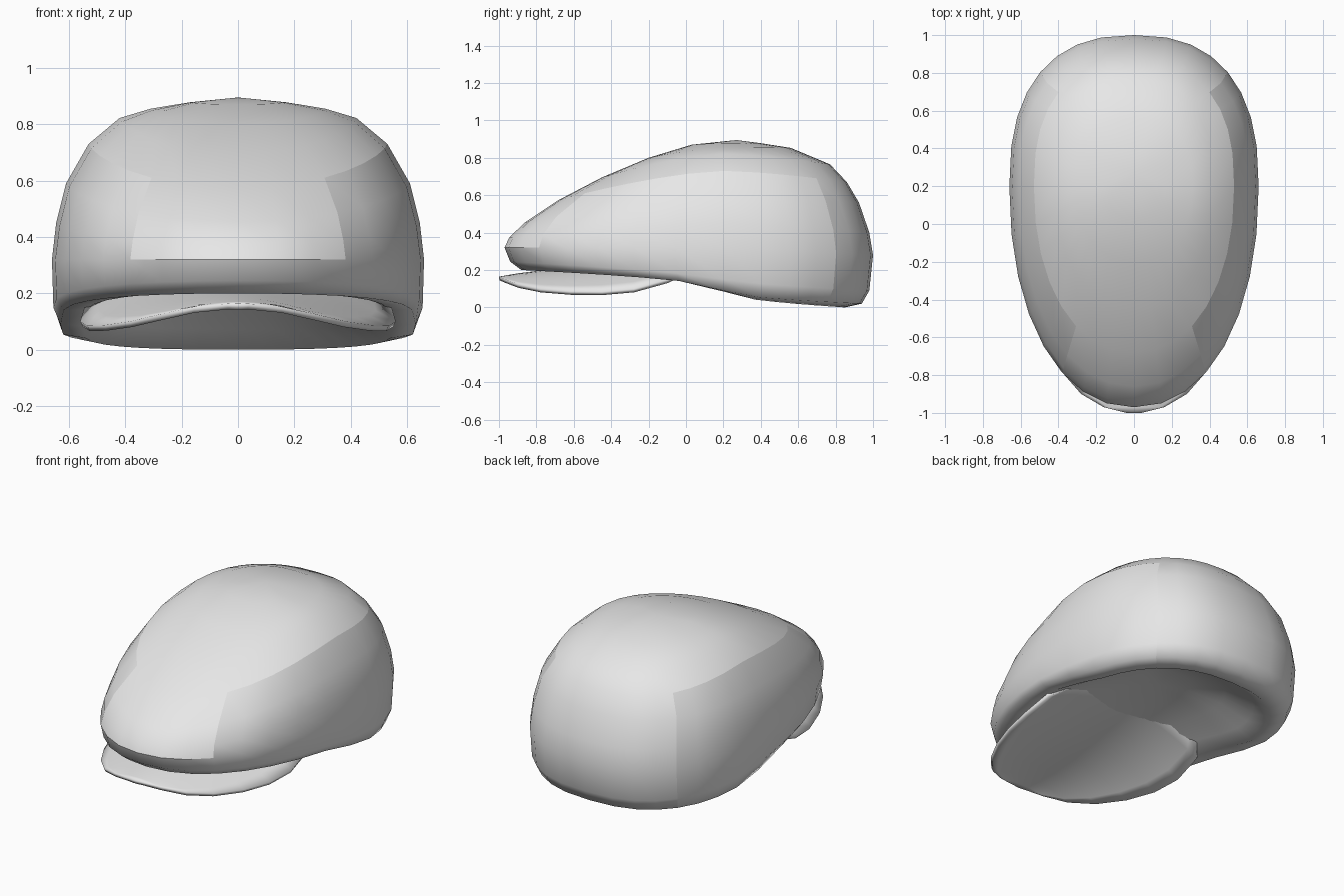
import bpy
import math

if "Cube" in bpy.data.objects:
    bpy.data.objects.remove(bpy.data.objects["Cube"], do_unlink=True)

# One cloth colour for the whole cap
cloth = bpy.data.materials.new("light grey cloth")
cloth.use_nodes = True
GREY = (0.8, 0.8, 0.8, 1)
cloth.diffuse_color = GREY
cloth.node_tree.nodes["Principled BSDF"].inputs["Base Color"].default_value = GREY


def make_object(name, verts, faces, sharp_angle):
    mesh = bpy.data.meshes.new(name)
    mesh.from_pydata(verts, [], faces)
    mesh.validate()
    mesh.materials.append(cloth)
    obj = bpy.data.objects.new(name, mesh)
    bpy.context.collection.objects.link(obj)
    bpy.ops.object.select_all(action='DESELECT')
    obj.select_set(True)
    bpy.context.view_layer.objects.active = obj
    bpy.ops.object.shade_smooth_by_angle(angle=math.radians(sharp_angle))
    return obj


def power(value, exponent):
    return math.copysign(abs(value) ** exponent, value)


SIDES = 32
MID = 0.2          # y of the widest section


def ring(yf, zf, xs, zs, yb, zb, q):
    """Egg-shaped ring through a front, a side and a back point."""
    points = []
    for i in range(SIDES):
        a = 2 * math.pi * i / SIDES
        n = 2.45 if math.cos(a) > 0 else 2.15
        t = power(math.cos(a), 2 / n)
        x = xs * power(math.sin(a), 2 / n)
        y_end, z_end = (yb, zb) if t > 0 else (yf, zf)
        points.append((x, MID + (y_end - MID) * abs(t),
                       zs + (z_end - zs) * abs(t) ** q))
    return points


# Crown: front y, z / side x, z / back y, z / blend, from the top to the rim
levels = [
    (0.03, 0.87, 0.17, 0.878, 0.40, 0.878, 1.5),
    (-0.20, 0.80, 0.31, 0.855, 0.56, 0.853, 1.5),
    (-0.45, 0.695, 0.42, 0.822, 0.77, 0.765, 1.5),
    (-0.68, 0.575, 0.53, 0.73, 0.86, 0.67, 1.5),
    (-0.86, 0.455, 0.61, 0.59, 0.925, 0.56, 1.5),
    (-0.945, 0.375, 0.645, 0.45, 0.98, 0.40, 1.2),
    (-0.97, 0.32, 0.66, 0.32, 1.00, 0.28, 1),
    (-0.94, 0.245, 0.655, 0.15, 0.98, 0.09, 0.7),
    (-0.88, 0.20, 0.63, 0.09, 0.94, 0.02, 0.5),
    (-0.80, 0.205, 0.55, 0.085, 0.85, 0.0, 0.5),
]
SEAM, LIP, RIM = 3, 6, 9     # rings that carry the panel seams
rings = [ring(*level) for level in levels]

# Lining: shallow vault rising from the rim
for size, flat in ((0.85, 0.27), (0.6, 0.68), (0.3, 0.95)):
    rings.append([(x * size, MID + (y - MID) * size,
                   z * (1 - flat) + 0.27 * flat) for x, y, z in rings[RIM]])

verts = [p for loop in rings for p in loop]
faces = []
for k in range(len(rings) - 1):
    for i in range(SIDES):
        j = (i + 1) % SIDES
        a, b = k * SIDES, (k + 1) * SIDES
        faces.append((a + j, a + i, b + i, b + j))
top, inside = len(verts), len(verts) + 1
verts += [(0, 0.27, 0.895), (0, MID, 0.275)]
last = (len(rings) - 1) * SIDES
for i in range(SIDES):
    j = (i + 1) % SIDES
    faces.append((top, i, j))
    faces.append((inside, last + j, last + i))
crown = make_object("crown", verts, faces, 80)

# Seams between the middle panel, the side panels and the front lip
BACK, FRONT = 4, 13          # columns where the side panels begin and end
for edge in crown.data.edges:
    (k1, i1), (k2, i2) = (divmod(v, SIDES) for v in edge.vertices)
    i1, i2 = min(i1, SIDES - i1), min(i2, SIDES - i2)
    level = min(k1, k2)
    if k1 == k2:
        side = min(i1, i2) >= BACK and max(i1, i2) <= FRONT
        front = min(i1, i2) >= FRONT
        seam = (level == SEAM and side) or (level == LIP and front)
    else:
        seam = (i1 == BACK and SEAM <= level < RIM) or (
            i1 == FRONT and SEAM <= level < LIP)
    if seam:
        edge.use_edge_sharp = True

# Bill: arched rows, y / half width / edge z / centre z; the last rows
# sink into the lining
rows = [
    (-1.00, 0.04, 0.163, 0.165),
    (-0.97, 0.16, 0.152, 0.17),
    (-0.90, 0.28, 0.125, 0.182),
    (-0.78, 0.385, 0.10, 0.197),
    (-0.62, 0.475, 0.087, 0.215),
    (-0.45, 0.535, 0.085, 0.238),
    (-0.28, 0.56, 0.10, 0.265),
    (-0.10, 0.545, 0.15, 0.295),
    (0.02, 0.45, 0.21, 0.32),
]
COLUMNS = 16
verts, faces = [], []
for y, w, z_edge, z_mid in rows:
    for c in range(COLUMNS + 1):
        u = 2 * c / COLUMNS - 1
        verts.append((w * u, y, z_edge + (z_mid - z_edge) * (1 - u * u)))
step = COLUMNS + 1
for r in range(len(rows) - 1):
    for c in range(COLUMNS):
        a = r * step + c
        faces.append((a, a + 1, a + step + 1, a + step))
bill = make_object("bill", verts, faces, 40)
thickness = bill.modifiers.new("thickness", 'SOLIDIFY')
thickness.thickness = 0.022
thickness.offset = -1
